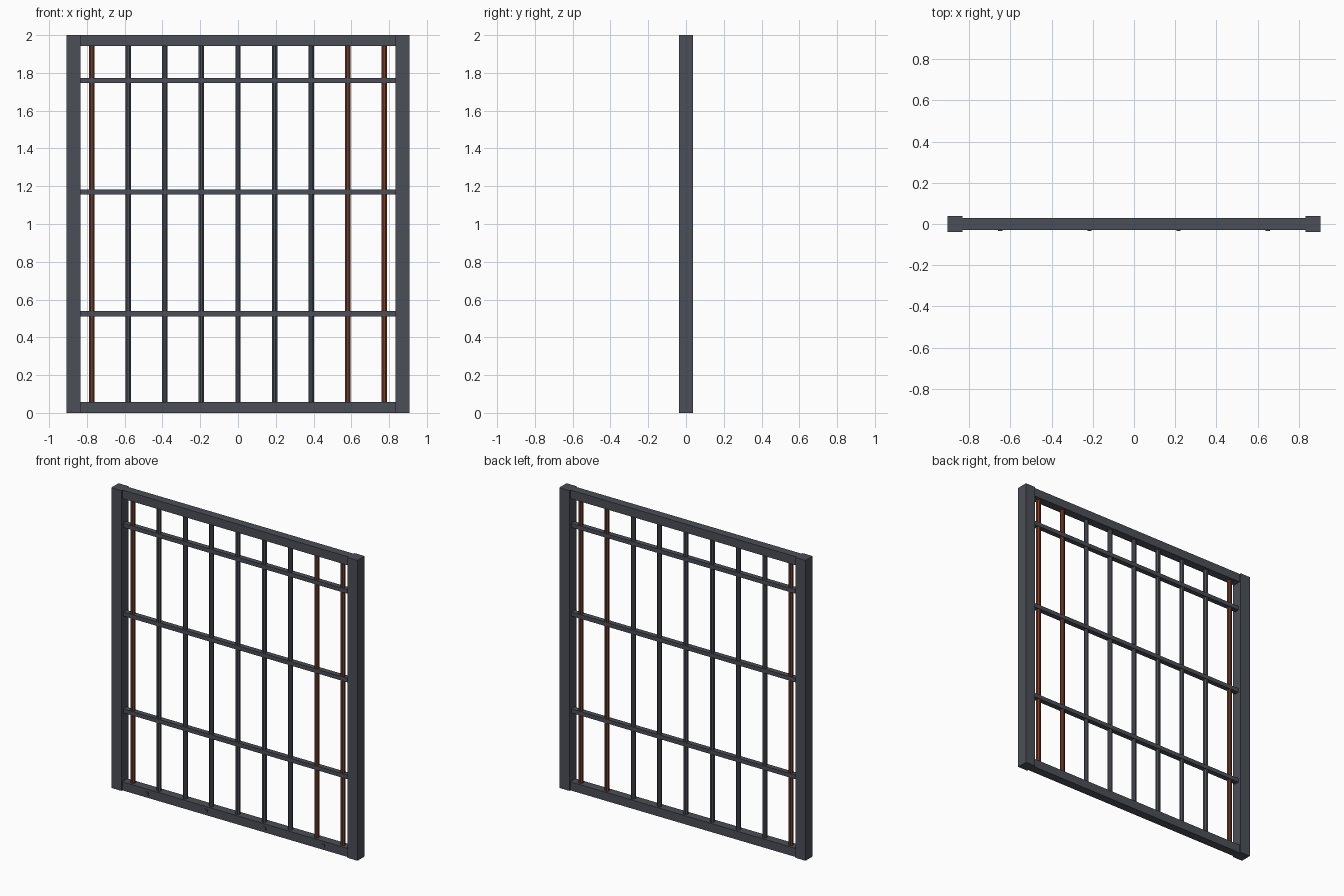
import bpy
import math

cube = bpy.data.objects.get("Cube")
if cube:
    bpy.data.objects.remove(cube, do_unlink=True)


def material(name, rgb):
    mat = bpy.data.materials.new(name)
    mat.use_nodes = True
    color = (*rgb, 1)
    mat.diffuse_color = color
    mat.node_tree.nodes["Principled BSDF"].inputs["Base Color"].default_value = color
    return mat


steel = material("dark_steel", (0.07, 0.078, 0.096))
rust = material("rusted_iron", (0.17, 0.047, 0.024))


def box(name, center, size, mat):
    bpy.ops.mesh.primitive_cube_add(size=1, location=center)
    obj = bpy.context.object
    obj.name = name
    obj.scale = size
    bpy.ops.object.transform_apply(location=False, rotation=False, scale=True)
    obj.data.materials.append(mat)
    return obj


def bar(name, x, mat):
    bpy.ops.mesh.primitive_cylinder_add(
        vertices=8, radius=BAR_RADIUS, depth=TOP_RAIL - BOTTOM_RAIL + 0.02,
        location=(x, 0, (TOP_RAIL + BOTTOM_RAIL) / 2),
        rotation=(0, 0, math.pi / 8))
    obj = bpy.context.object
    obj.name = name
    obj.data.materials.append(mat)


HEIGHT = 2.0
HALF_WIDTH = 0.907
POST = 0.074
BOTTOM_RAIL = 0.057
TOP_RAIL = HEIGHT - BOTTOM_RAIL
BAR_RADIUS = 0.0155
SPACING = 0.1935
inner = HALF_WIDTH - POST

# Side posts
for side, label in ((-1, "right"), (1, "left")):
    box(label + "_post", (side * (HALF_WIDTH - POST / 2), 0, HEIGHT / 2),
        (POST, 0.076, HEIGHT), steel)

# Top and bottom rails
for label, z in (("bottom", BOTTOM_RAIL / 2), ("top", HEIGHT - BOTTOM_RAIL / 2)):
    box(label + "_rail", (0, 0, z), (2 * inner, 0.056, BOTTOM_RAIL), steel)

# Horizontal crossbars
for label, z in (("lower", 0.525), ("middle", 1.17), ("upper", 1.76)):
    box(label + "_crossbar", (0, 0, z), (2 * inner, 0.034, 0.027), steel)

# Upright bars, three of them rusted
for i in range(-4, 5):
    bar(f"upright_bar_{i + 5}", i * SPACING, rust if i in (-4, 3, 4) else steel)

# Small lugs on the front of the bottom rail
for i in range(4):
    box(f"rail_lug_{i + 1}", ((i - 1.5) * 0.433, -0.029, BOTTOM_RAIL / 2),
        (0.02, 0.008, 0.02), steel)
